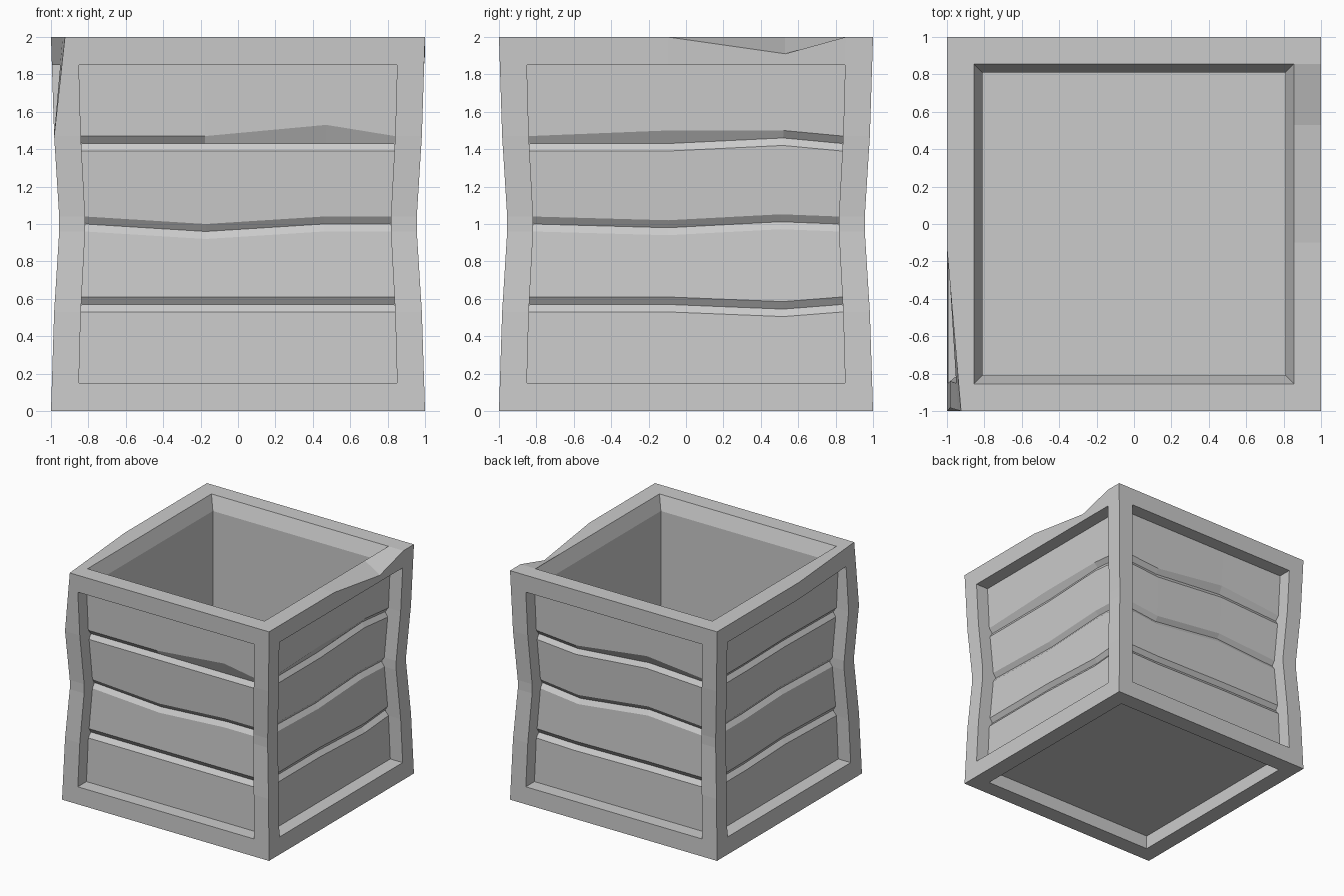
import bpy, bmesh

if "Cube" in bpy.data.objects:
    bpy.data.objects.remove(bpy.data.objects["Cube"])

# Waist: the side walls narrow slightly towards mid height
WAIST = [(0, 1), (.53, .983), (.96, .956), (1.04, .956), (1.47, .983), (2, 1)]

def waist(z):
    for (z0, s0), (z1, s1) in zip(WAIST, WAIST[1:]):
        if z <= z1:
            return s0 + (s1 - s0) * (z - z0) / (z1 - z0)
    return 1

# Per side (front, right, back, left): two kink columns, and for each plank gap
# (low, middle, high) the height shifts of its centre and extra upper edge there
SIDES = [
    ((-.18, .48), [(0, 0), (-.04, 0), (0, 0)], [(0, 0), (0, 0), (0, .06)]),
    ((-.10, .53), [(0, -.025), (-.02, .012), (0, .03)], [(0, 0), (0, 0), (.03, 0)]),
    ((-.47, .23), [(-.01, 0), (-.04, .04), (-.03, .03)], [(0, 0), (0, 0), (0, .03)]),
    ((-.40, .13), [(0, .02), (0, .02), (0, .01)], [(0, 0), (0, 0), (0, 0)]),
]
LIP, PANEL, GAP, INNER = .145, .12, .15, .19

# Rows from underside, up the outside, over the rim and down the inside:
# (kind, z, depth, gap index, gap part)
ROWS = [("hollow", .12, LIP), ("hollow", 0, LIP), ("frame", 0, 0), ("frame", .15, 0),
        ("panel", .15, PANEL)]
for g, zc in enumerate((.57, 1.0, 1.43)):
    for part in (-1, 0, 1):
        ROWS.append(("gap", zc + .04 * part, PANEL if part else GAP, g, part))
ROWS += [("panel", 1.85, PANEL), ("frame", 1.85, 0), ("frame", 2, 0),
         ("hollow", 2, LIP), ("hollow", 1.88, INNER), ("hollow", .19, INNER)]

bm = bmesh.new()
verts = {}

def corner_chip(x, y, z):
    # worn front left corner of the rim
    if x < -.94 and y < -.13 and z > 1.47:
        x += .075 * (-.13 - y) / .87 * (z - 1.47) / .53
    return x, y, z

def vert(k, u, w, z):
    x, y = u, -w
    for _ in range(k):
        x, y = -y, x
    co = corner_chip(x, y, z)
    key = tuple(round(c, 4) + 0.0 for c in co)
    if key not in verts:
        verts[key] = bm.verts.new(co)
    return verts[key]

def point(k, col, row):
    u, recessed, kink = col
    kind, z, d = row[:3]
    if kind == "hollow":
        lim = 1 - d
        return vert(k, max(-lim, min(lim, u)), lim, z)
    s = waist(z)
    if not recessed:
        d = 0
    elif kind == "gap" and kink is not None:
        g, part = row[3:]
        z += SIDES[k][1][g][kink] + (SIDES[k][2][g][kink] if part == 1 else 0)
    # dent in the right hand rim
    if k == 1 and kink == 1 and kind == "frame" and z == 2:
        z = 1.91
    return vert(k, u * s, (1 - d) * s, z)

# Four walls, each a grid of columns and rows
for k, (kinks, _, _) in enumerate(SIDES):
    a, b = kinks
    cols = [(-1, False, None), (-.855, False, None), (-.855, True, None), (a, True, 0),
            (b, True, 1), (.855, True, None), (.855, False, None), (1, False, None)]
    grid = [[point(k, c, r) for c in cols] for r in ROWS]
    for r0, r1 in zip(grid, grid[1:]):
        for i in range(len(cols) - 1):
            loop = list(dict.fromkeys((r0[i], r0[i + 1], r1[i + 1], r1[i])))
            if len(loop) > 2 and not bm.faces.get(loop):
                bm.faces.new(loop)

# Floor and underside panel
open_edges = [e for e in bm.edges if e.is_boundary]
bmesh.ops.edgeloop_fill(bm, edges=open_edges)
bmesh.ops.recalc_face_normals(bm, faces=bm.faces)

mesh = bpy.data.meshes.new("open_crate")
bm.to_mesh(mesh)
bm.free()
crate = bpy.data.objects.new("open_crate", mesh)
bpy.context.collection.objects.link(crate)
